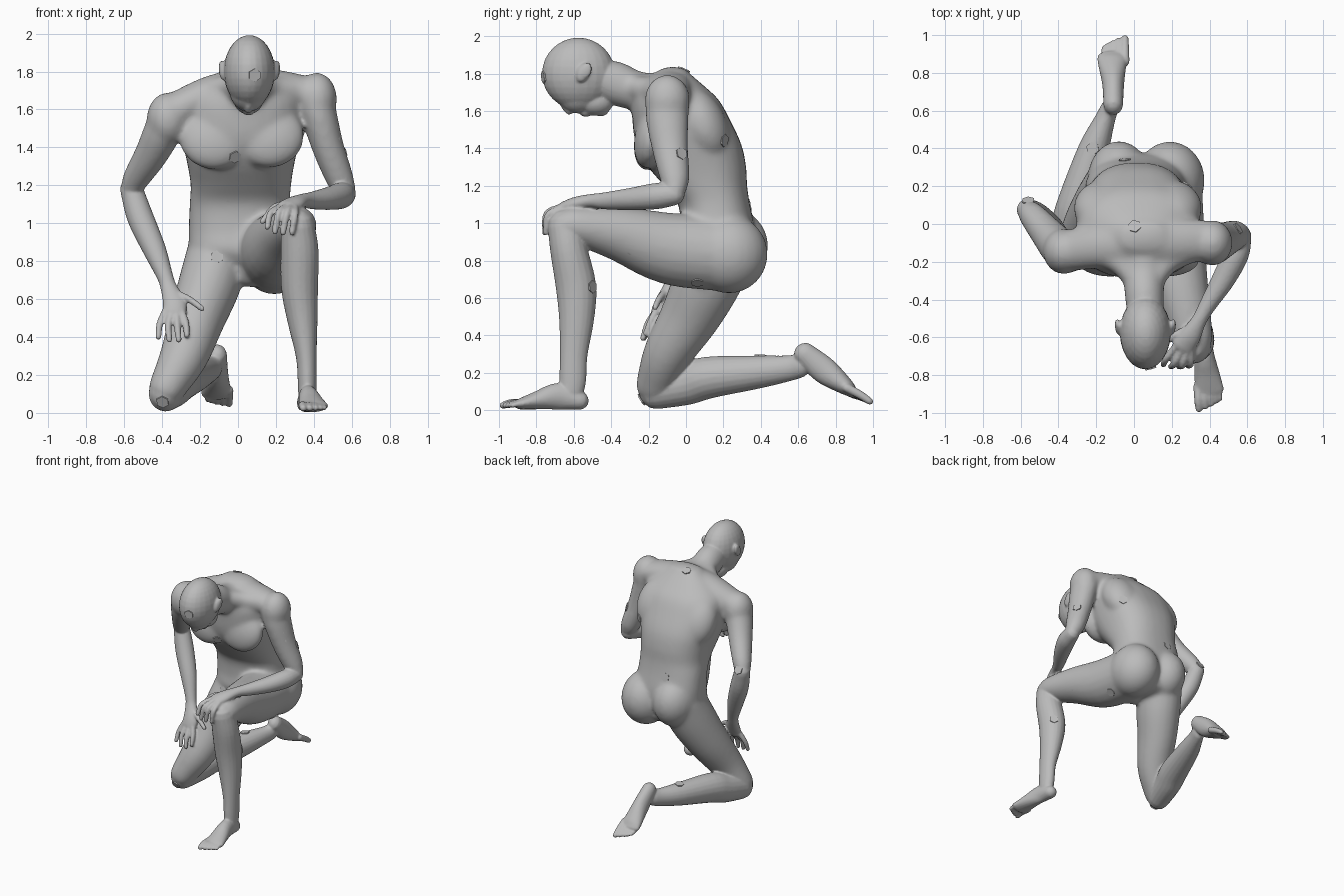
import bpy, bmesh, math
from mathutils import Vector, Matrix

X, Y, Z = Vector((1, 0, 0)), Vector((0, 1, 0)), Vector((0, 0, 1))
grey = bpy.data.materials.new("plain_grey")
grey.diffuse_color = (0.5, 0.5, 0.5, 1)
bm = bmesh.new()


def smooth_path(pts, steps=4):
    """Catmull-Rom through (x, y, z, half_width, half_depth) points."""
    p = [Vector(q) for q in pts]
    p = [2 * p[0] - p[1]] + p + [2 * p[-1] - p[-2]]
    out = []
    for a, b, c, d in zip(p, p[1:], p[2:], p[3:]):
        for i in range(steps):
            t = i / steps
            out.append(0.5 * (2 * b + (c - a) * t + (2 * a - 5 * b + 4 * c - d) * t * t
                              + (3 * b - a - 3 * c + d) * t ** 3))
    return out + [p[-2]]


def tube(pts, ref=X, level=False, power=2.0, sides=20):
    """Rounded tube with elliptical sections; half_width lies along ref."""
    path = smooth_path(pts)
    pos = [q.xyz for q in path]
    rings = []
    for i, q in enumerate(path):
        t = Z if level else (pos[min(i + 1, len(pos) - 1)] - pos[max(i - 1, 0)]).normalized()
        rings.append((pos[i], t, q[3], q[4]))

    def cap(ring, sign):
        c, t, a, b = ring
        h = min(a, b) * (0.4 if level else 1)
        return [(c + t * sign * h * math.sin(k), t, a * math.cos(k), b * math.cos(k))
                for k in (0.5, 1.0, 1.35, 1.54)]
    rings = cap(rings[0], -1)[::-1] + rings + cap(rings[-1], 1)
    loops = []
    for c, t, a, b in rings:
        u = (ref - t * ref.dot(t)).normalized()
        v = t.cross(u)
        loop = []
        for k in range(sides):
            s, w = math.cos(math.tau * k / sides), math.sin(math.tau * k / sides)
            s = math.copysign(abs(s) ** (2 / power), s)
            w = math.copysign(abs(w) ** (2 / power), w)
            loop.append(bm.verts.new(c + u * a * s + v * b * w))
        loops.append(loop)
    for l0, l1 in zip(loops, loops[1:]):
        for k in range(sides):
            j = (k + 1) % sides
            bm.faces.new((l0[k], l0[j], l1[j], l1[k]))
    bm.faces.new(loops[0][::-1])
    bm.faces.new(loops[-1])


def blob(c, r, tilt=0.0):
    """Ellipsoid, tilted about the x axis."""
    m = Matrix.Translation(c) @ Matrix.Rotation(tilt, 4, 'X') @ Matrix.Diagonal((*r, 1))
    bmesh.ops.create_uvsphere(bm, u_segments=24, v_segments=16, radius=1, matrix=m)


def digit(a, b, c, r):
    tube([(*a, r * 1.1, r * 1.1), (*b, r, r), (*c, r * 0.85, r * 0.85)], ref=Vector((1, 0.3, 0.2)), sides=10)


def fuse(mesh, voxel, rounds):
    """Write the parts into the body and melt them into one relaxed skin."""
    bmesh.ops.recalc_face_normals(bm, faces=bm.faces)
    bm.to_mesh(mesh)
    skin = body.modifiers.new("skin", 'REMESH')
    skin.mode, skin.voxel_size, skin.use_smooth_shade = 'VOXEL', voxel, True
    relax = body.modifiers.new("relax", 'SMOOTH')
    relax.factor, relax.iterations = 0.5, rounds
    for name in ("skin", "relax"):
        bpy.ops.object.modifier_apply(modifier=name)


body = bpy.data.objects.new("kneeling_figure", bpy.data.meshes.new("kneeling_figure"))
bpy.context.collection.objects.link(body)
bpy.context.view_layer.objects.active = body
body.select_set(True)

# trunk, level sections from pelvis to shoulder line
tube([(.03, .19, .74, .2, .15), (.025, .16, .85, .275, .2), (.015, .17, .96, .275, .2),
      (.01, .15, 1.1, .265, .192), (.015, .105, 1.2, .265, .222), (.015, .06, 1.3, .28, .262),
      (.015, .015, 1.42, .305, .282), (.02, -.025, 1.55, .325, .262), (.03, -.055, 1.66, .31, .23),
      (.04, -.08, 1.74, .23, .17), (.05, -.07, 1.8, .14, .09)], level=True, power=2.4, sides=32)
# shoulder girdle and neck, with the slopes between them
tube([(-.33, -.14, 1.59, .11, .1), (-.14, -.11, 1.69, .12, .09), (.06, -.09, 1.73, .13, .09),
      (.23, -.09, 1.72, .12, .085), (.38, -.09, 1.68, .11, .09)], ref=Y)
tube([(.05, -.06, 1.69, .18, .11), (.05, -.25, 1.705, .115, .105), (.055, -.37, 1.745, .105, .118),
      (.06, -.45, 1.77, .1, .11)])
for s in (-1, 1):
    tube([(.055 + .03 * s, -.32, 1.74, .06, .06), (.05 + .12 * s, -.2, 1.71, .07, .07),
          (.04 + .25 * s, -.13, 1.675 + .02 * s, .08, .08)], ref=Z)
# chest muscles, back muscles, shoulder caps, buttocks
for x, z in ((-.125, 1.45), (.165, 1.46)):
    blob((x, -.185, z), (.185, .09, .17), -.2)
for x, z in ((-.155, 1.5), (.195, 1.53)):
    blob((x, .085, z), (.165, .13, .21), .45)
blob((-.37, -.145, 1.55), (.112, .122, .14))
blob((.415, -.1, 1.655), (.107, .122, .14))
blob((-.08, .24, .88), (.165, .2, .2))
blob((.19, .23, .835), (.185, .208, .21))
blob((.07, .08, .76), (.09, .1, .1))
# upper arms
tube([(.4, -.1, 1.66, .1, .115), (.43, -.1, 1.56, .095, .115), (.475, -.085, 1.4, .085, .098),
      (.535, -.06, 1.24, .075, .08), (.565, -.06, 1.17, .06, .06)])
tube([(-.36, -.15, 1.58, .1, .11), (-.4, -.12, 1.48, .1, .108), (-.46, -.05, 1.36, .088, .092),
      (-.535, .04, 1.24, .072, .075), (-.562, .07, 1.18, .06, .06)])
# thighs
tube([(.175, .2, .835, .185, .2), (.2, -.09, .865, .178, .193), (.255, -.36, .945, .142, .147),
      (.305, -.57, .985, .112, .107), (.315, -.625, .985, .1, .1)])
tube([(-.1, .19, .86, .165, .185), (-.15, .11, .68, .165, .182), (-.215, .02, .5, .148, .16),
      (-.285, -.1, .3, .128, .13), (-.375, -.165, .13, .098, .105)])
fuse(body.data, 0.014, 14)
bm.clear()
bm.from_mesh(body.data)

# head: cranium, face, jaw, brow, nose, lips, ears
blob((.06, -.575, 1.8), (.135, .195, .192))
blob((.055, -.57, 1.71), (.102, .13, .12), .5)
blob((.055, -.49, 1.65), (.078, .1, .075), -.1)
blob((.055, -.455, 1.605), (.038, .042, .033))
blob((.055, -.66, 1.695), (.075, .055, .035), .4)
tube([(.055, -.665, 1.675, .014, .02), (.055, -.645, 1.625, .019, .022), (.055, -.625, 1.6, .022, .02)], sides=12)
blob((.055, -.535, 1.595), (.036, .035, .026))
for s in (-1, 1):
    blob((.06 + .137 * s, -.55, 1.805), (.022, .034, .054), -.4)
    blob((.06 + .148 * s, -.535, 1.815), (.014, .03, .045), -.4)

# left forearm and hand resting on the raised knee
tube([(.565, -.065, 1.155, .058, .06), (.54, -.16, 1.145, .068, .07), (.475, -.29, 1.13, .062, .06),
      (.39, -.43, 1.12, .045, .046), (.345, -.51, 1.12, .04, .036), (.3, -.59, 1.105, .056, .036),
      (.26, -.65, 1.085, .062, .032)])
for a, b, c in (((.31, -.54, 1.1), (.2, -.6, 1.09), (.13, -.66, 1.01)),
                ((.22, -.65, 1.085), (.17, -.715, 1.05), (.155, -.745, .98)),
                ((.25, -.67, 1.085), (.213, -.74, 1.05), (.195, -.755, .955)),
                ((.28, -.67, 1.085), (.257, -.745, 1.05), (.238, -.755, .95)),
                ((.3, -.67, 1.08), (.3, -.74, 1.04), (.285, -.75, .95))):
    digit(a, b, c, .0185)

# right forearm and hand resting on the lowered thigh
tube([(-.562, .075, 1.18, .06, .06), (-.515, .045, 1.03, .07, .068), (-.44, -.01, .86, .061, .058),
      (-.385, -.06, .72, .043, .041), (-.365, -.085, .66, .044, .036), (-.335, -.13, .58, .062, .036),
      (-.335, -.155, .53, .062, .031)])
for a, b, c in (((-.35, -.1, .64), (-.26, -.14, .6), (-.19, -.165, .55)),
                ((-.3, -.155, .54), (-.275, -.19, .47), (-.27, -.215, .41)),
                ((-.325, -.16, .53), (-.32, -.205, .46), (-.313, -.23, .385)),
                ((-.35, -.16, .53), (-.368, -.2, .46), (-.362, -.225, .385)),
                ((-.38, -.15, .54), (-.412, -.175, .47), (-.42, -.2, .4))):
    digit(a, b, c, .0185)

# left shin and foot, planted in front
tube([(.315, -.645, .985, .09, .095), (.325, -.625, .85, .1, .1), (.325, -.588, .66, .097, .108),
      (.34, -.585, .49, .08, .094), (.36, -.6, .3, .055, .074), (.365, -.605, .17, .05, .072),
      (.365, -.61, .1, .048, .064)])
tube([(.36, -.57, .052, .05, .05), (.37, -.68, .075, .052, .072), (.387, -.8, .052, .068, .048),
      (.4, -.885, .034, .078, .03)])
# right shin and foot, knee on the ground
tube([(-.385, -.165, .105, .088, .1), (-.34, .0, .14, .098, .112), (-.3, .12, .175, .102, .112),
      (-.215, .39, .205, .082, .088), (-.155, .55, .225, .055, .069), (-.13, .61, .24, .048, .065)])
tube([(-.11, .632, .305, .052, .06), (-.11, .74, .213, .058, .072), (-.115, .85, .13, .076, .047),
      (-.115, .885, .1, .08, .032)])
# toes, largest on the inner side
for i in range(5):
    r = .023 - .002 * i
    x, y = .338 + .036 * i - .002 * i * i, -.978 + .013 * i
    digit((x, -.86, .036), (x + .003, y + .045, .038), (x + .006, y, .026), r)
    x, d = -.048 - .036 * i + .002 * i * i, .012 * i
    digit((x, .86, .12), (x, .935 - d, .08), (x, .982 - d, .048 + d * .4), r)
fuse(body.data, 0.0075, 4)
bm.free()
body.modifiers.new("thin_out", 'DECIMATE').ratio = 0.35
bpy.ops.object.modifier_apply(modifier="thin_out")
body.data.materials.clear()
body.data.materials.append(grey)
bpy.ops.object.shade_smooth()

# small hexagonal plates set on the skin
for name, p in (("head", (.09, -.77, 1.78)), ("chest", (.01, -.3, 1.32)), ("hip", (-.11, 0, .82)),
                ("knee", (-.4, -.25, .05)), ("left_arm", (.57, -.01, 1.38)), ("upper_back", (0, .0, 1.85)),
                ("flank", (.25, .16, 1.45)), ("thigh", (.3, .06, .66)), ("elbow", (-.56, .14, 1.22)),
                ("lower_back", (-.05, .36, 1.1)), ("calf", (.38, -.5, .66)), ("shin", (-.22, .4, .3))):
    hit, loc, normal, _ = body.closest_point_on_mesh(p)
    bpy.ops.mesh.primitive_cylinder_add(vertices=6, radius=.035, depth=.008, location=loc,
                                        rotation=normal.to_track_quat('Z', 'Y').to_euler())
    plate = bpy.context.object
    plate.name = name + "_plate"
    plate.data.materials.append(grey)
